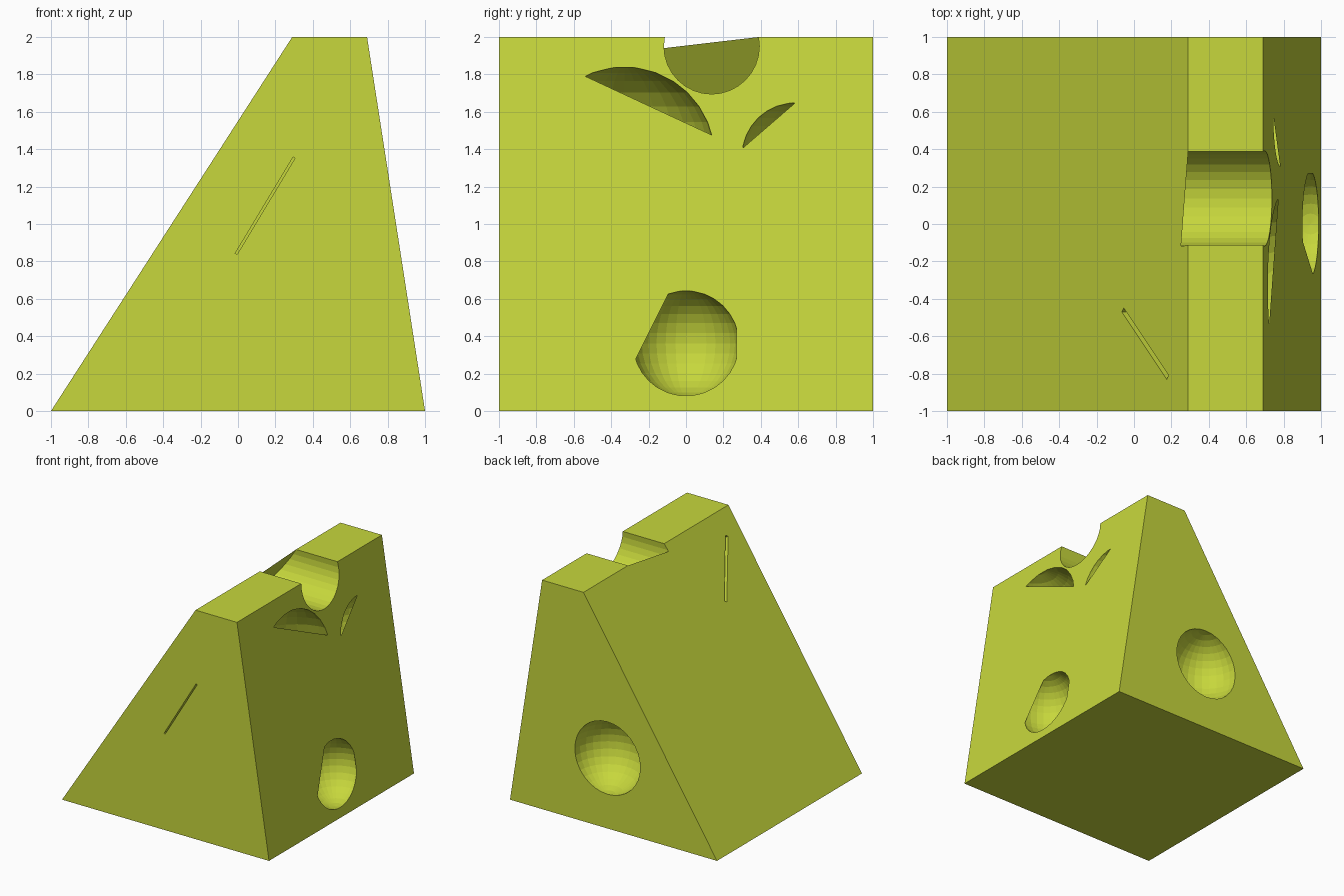
import bpy, bmesh, math
from mathutils import Vector, Matrix

if "Cube" in bpy.data.objects:
    bpy.data.objects.remove(bpy.data.objects["Cube"])

mat = bpy.data.materials.new("cheese_yellow")
mat.diffuse_color = (0.57, 0.68, 0.045, 1)
mat.use_nodes = True
mat.node_tree.nodes["Principled BSDF"].inputs["Base Color"].default_value = mat.diffuse_color


def make(name, bm):
    bmesh.ops.recalc_face_normals(bm, faces=bm.faces)
    mesh = bpy.data.meshes.new(name)
    bm.to_mesh(mesh)
    bm.free()
    mesh.materials.append(mat)
    obj = bpy.data.objects.new(name, mesh)
    bpy.context.collection.objects.link(obj)
    return obj


def right_face(y, z):
    return Vector((1 - 0.155 * z, y, z))


def left_face(y, z):
    return Vector((-1 + 0.645 * z, y, z))


def ball(centre, r):
    bm = bmesh.new()
    bmesh.ops.create_uvsphere(bm, u_segments=32, v_segments=16, radius=r,
                              matrix=Matrix.Translation(centre))
    return make("hole_cutter", bm)


def slit(a, b, normal, width):
    # thin box sunk into a face between two points
    a, b, n = Vector(a), Vector(b), Vector(normal).normalized()
    d = b - a
    side = d.normalized().cross(n)
    m = Matrix((d, side * width, n * 0.36)).transposed().to_4x4()
    m.translation = (a + b) / 2
    bm = bmesh.new()
    bmesh.ops.create_cube(bm, size=1, matrix=m)
    return make("slit_cutter", bm)


# wedge body: trapezoid profile extruded front to back
bm = bmesh.new()
face = bm.faces.new([bm.verts.new((x, -1, z)) for x, z in
                     ((-1, 0), (1, 0), (0.69, 2), (0.29, 2))])
ext = bmesh.ops.extrude_face_region(bm, geom=[face])["geom"]
bmesh.ops.translate(bm, vec=(0, 2, 0),
                    verts=[v for v in ext if isinstance(v, bmesh.types.BMVert)])
body = make("cheese_wedge", bm)

# round holes and narrow slits
cutters = [
    ball(right_face(0, 0.362), 0.284),
    ball(right_face(-0.33, 1.36), 0.485),
    ball(right_face(0.585, 1.365), 0.286),
    ball(Vector((0.058, 1, 0.615)), 0.316),
    slit((-0.01, -1, 0.84), (0.3, -1, 1.355), (0, -1, 0), 0.012),
    slit(left_face(-0.46, 1.457), left_face(-0.82, 1.829), (-1, 0, 0.645), 0.028),
]

# groove across the top
bm = bmesh.new()
bmesh.ops.create_cone(bm, cap_ends=True, segments=32, radius1=0.255, radius2=0.255, depth=3,
                      matrix=Matrix.Translation((0.4, 0.137, 1.95)) @ Matrix.Rotation(math.pi / 2, 4, 'Y'))
cutters.append(make("groove_cutter", bm))

bpy.context.view_layer.objects.active = body
for c in cutters:
    mod = body.modifiers.new("cut", 'BOOLEAN')
    mod.operation = 'DIFFERENCE'
    mod.solver = 'EXACT'
    mod.object = c
    bpy.ops.object.modifier_apply(modifier=mod.name)
    bpy.data.objects.remove(c)


# flat skins of rind partly closing the openings
def cover(name, surface, centre, r, a, b):
    cy, cz = centre
    t0 = math.atan2(a[1] - cz, a[0] - cy)
    t1 = math.atan2(b[1] - cz, b[0] - cy)
    if t1 <= t0:
        t1 += 2 * math.pi
    arc = [t0 + (t1 - t0) * i / 32 for i in range(1, 32)]
    pts = [a] + [(cy + r * math.cos(t), cz + r * math.sin(t)) for t in arc] + [b]
    bm = bmesh.new()
    bm.faces.new([bm.verts.new(surface(*p)) for p in pts])
    make(name, bm)


cover("groove_skin", left_face, (0.137, 1.95), 0.257, (-0.12, 1.94), (0.392, 2.0))
cover("large_hole_skin", right_face, (-0.33, 1.36), 0.49, (-0.55, 1.795), (0.15, 1.47))
cover("small_hole_skin", right_face, (0.585, 1.365), 0.29, (0.297, 1.40), (0.59, 1.653))
cover("low_hole_skin", right_face, (0, 0.362), 0.288, (-0.09, 0.635), (-0.273, 0.27))
cover("low_hole_edge_skin", right_face, (0, 0.362), 0.288, (0.271, 0.28), (0.271, 0.46))
